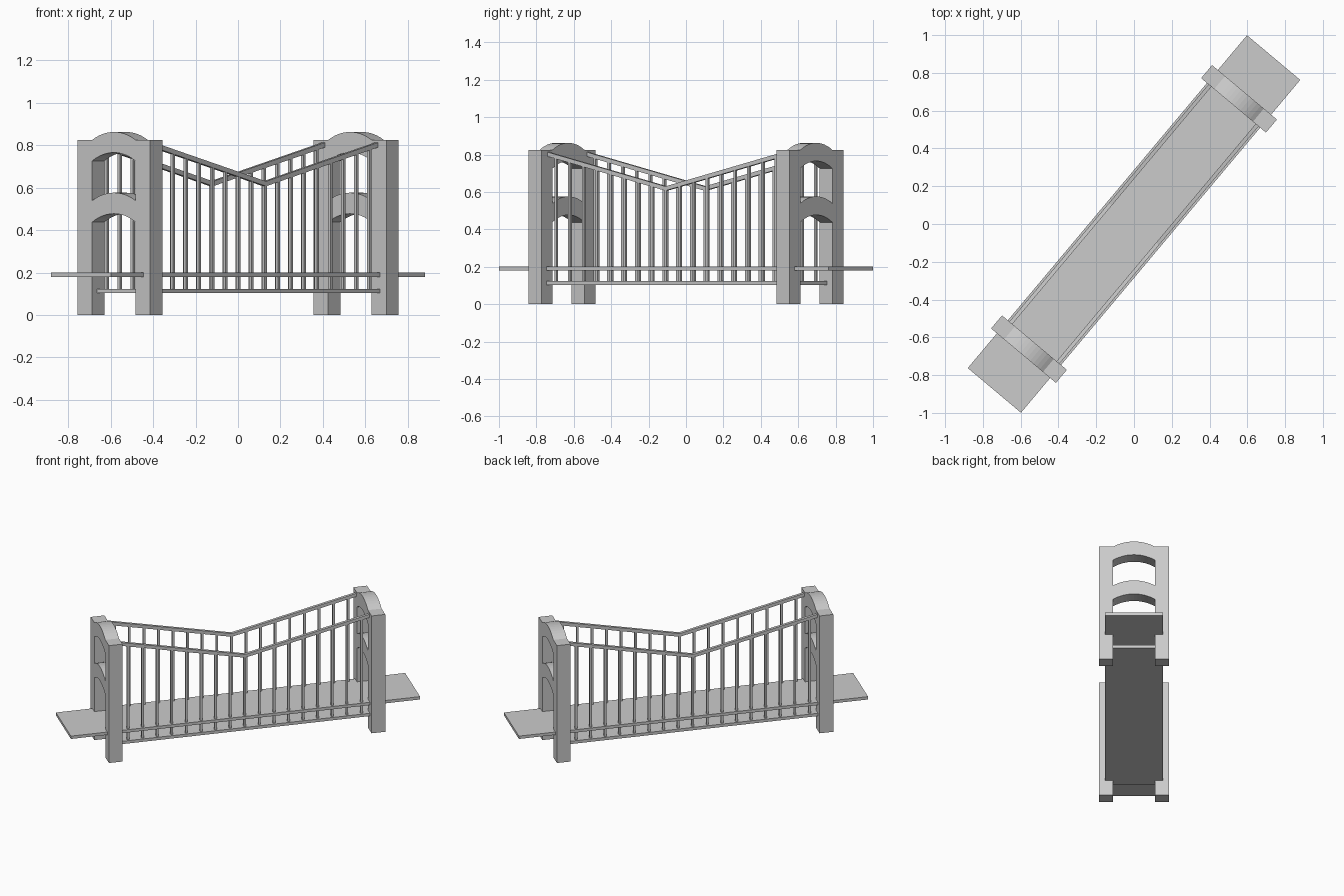
import bpy
import bmesh
from math import radians, sqrt
from mathutils import Matrix

if "Cube" in bpy.data.objects:
    bpy.data.objects.remove(bpy.data.objects["Cube"])

# The bridge is designed along local u (length) and v (width), then turned 50 degrees
TURN = Matrix.Rotation(radians(50), 4, 'Z')
HALF_U, HALF_V = 1.15, 0.184      # deck
TOWER_U, TOWER_T = 0.865, 0.09    # tower position and depth
TOWER_V, LEG_W = 0.224, 0.09      # tower half width and leg width
CABLE_V, CABLE_W = 0.163, 0.02
CABLE_LOW, CABLE_HIGH = 0.618, 0.811


def finish(name, bm):
    bmesh.ops.recalc_face_normals(bm, faces=bm.faces)
    bm.transform(TURN)
    mesh = bpy.data.meshes.new(name)
    bm.to_mesh(mesh)
    bm.free()
    obj = bpy.data.objects.new(name, mesh)
    bpy.context.collection.objects.link(obj)
    return obj


def add_box(bm, u0, u1, v0, v1, z0, z1):
    m = (Matrix.Translation(((u0 + u1) / 2, (v0 + v1) / 2, (z0 + z1) / 2))
         @ Matrix.Diagonal((u1 - u0, v1 - v0, z1 - z0, 1)))
    bmesh.ops.create_cube(bm, size=1, matrix=m)


def add_prism(bm, points, depth):
    """Extrude a closed loop of 3D points by a vector."""
    face = bm.faces.new([bm.verts.new(p) for p in points])
    ext = bmesh.ops.extrude_face_region(bm, geom=[face], use_keep_orig=True)
    verts = [g for g in ext['geom'] if isinstance(g, bmesh.types.BMVert)]
    bmesh.ops.translate(bm, verts=verts, vec=depth)


def arc(half, spring, rise, n=12):
    """Circular arc heights over the opening, left to right."""
    r = (half * half + rise * rise) / (2 * rise)
    return [(v, spring + rise - r + sqrt(r * r - v * v))
            for v in (half * (2 * i / n - 1) for i in range(n + 1))]


# Deck and lower plate
for name, length, z0, z1 in (("deck", HALF_U, 0.18, 0.2),
                             ("lower_plate", 0.872, 0.103, 0.123)):
    bm = bmesh.new()
    add_box(bm, -length, length, -HALF_V, HALF_V, z0, z1)
    finish(name, bm)

# Towers: two legs joined by two arched bands
for end, side in (("near", -1), ("far", 1)):
    u0 = side * TOWER_U - TOWER_T / 2
    opening = TOWER_V - LEG_W
    bm = bmesh.new()
    for s in (-1, 1):
        a, b = sorted((s * opening, s * TOWER_V))
        add_box(bm, u0, u0 + TOWER_T, a, b, 0, 0.824)
    finish(end + "_tower_legs", bm)
    for part, low, high in (("top_arch", 0.725, 0.824), ("cross_arch", 0.437, 0.538)):
        bm = bmesh.new()
        loop = arc(opening, low, 0.04) + arc(opening, high, 0.038)[::-1]
        add_prism(bm, [(u0, v, z) for v, z in loop], (TOWER_T, 0, 0))
        finish(end + "_tower_" + part, bm)

# Sloping cables and vertical hangers on both sides
for side_name, s in (("left", -1), ("right", 1)):
    v = s * CABLE_V
    h = 0.0115
    path = [(-TOWER_U, CABLE_HIGH), (0, CABLE_LOW), (TOWER_U, CABLE_HIGH)]
    loop = [(u, v - CABLE_W / 2, z - h) for u, z in path]
    loop += [(u, v - CABLE_W / 2, z + h) for u, z in reversed(path)]
    bm = bmesh.new()
    add_prism(bm, loop, (0, CABLE_W, 0))
    finish(side_name + "_cable", bm)

    bm = bmesh.new()
    w = 0.0075
    for i in range(-8, 9):
        u = i * TOWER_U / 9
        top = CABLE_LOW + (CABLE_HIGH - CABLE_LOW) * abs(u) / TOWER_U
        add_box(bm, u - w, u + w, v - w, v + w, 0.11, top)
    finish(side_name + "_hangers", bm)
